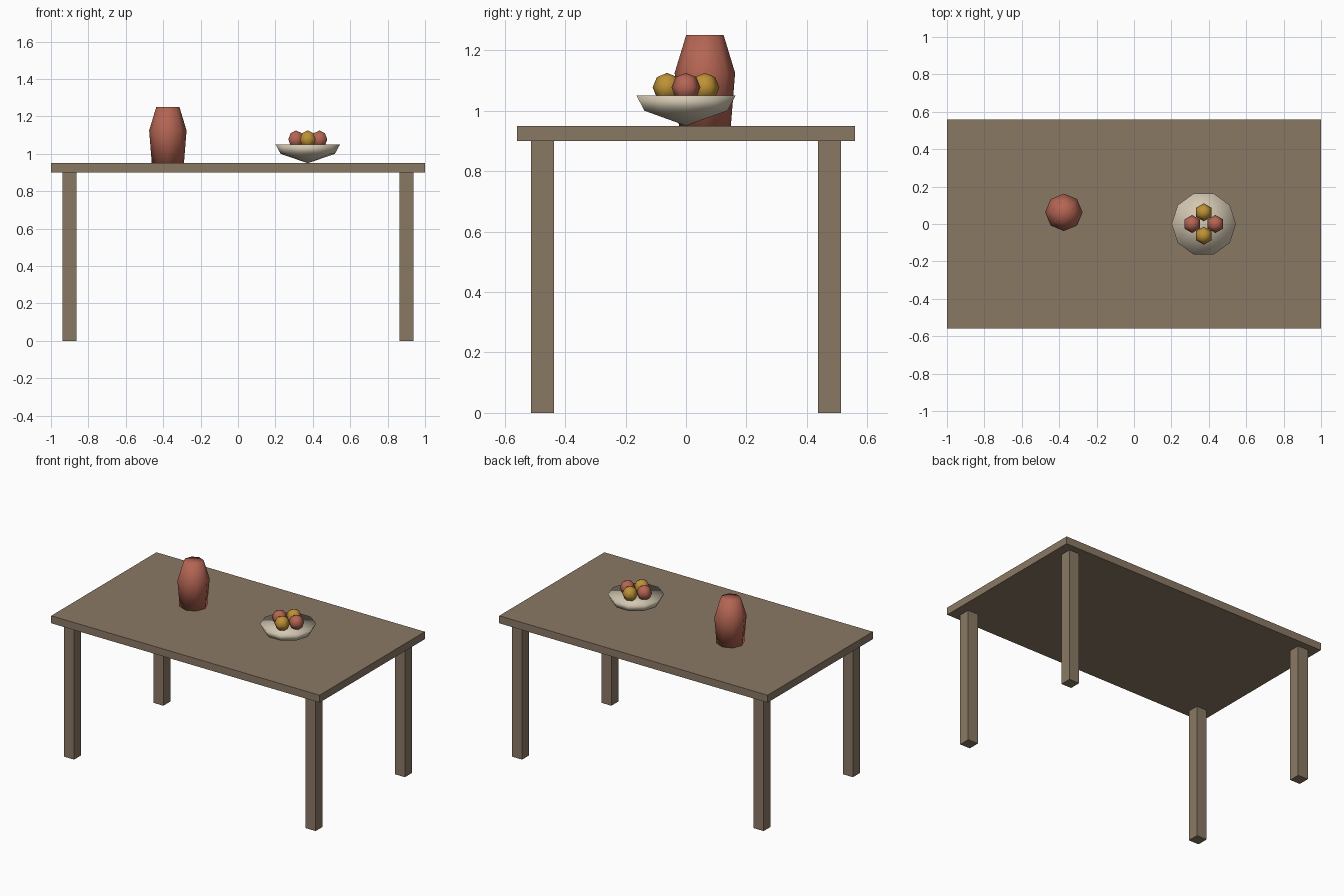
import bpy, bmesh
from math import sin, cos, tau
from mathutils import Matrix

if "Cube" in bpy.data.objects:
    bpy.data.objects.remove(bpy.data.objects["Cube"])


def material(name, rgb):
    """Flat colour given as 0-255 sRGB, stored linear."""
    lin = [((c / 255 + 0.055) / 1.055) ** 2.4 for c in rgb] + [1]
    m = bpy.data.materials.new(name)
    m.use_nodes = True
    m.diffuse_color = lin
    m.node_tree.nodes["Principled BSDF"].inputs["Base Color"].default_value = lin
    return m


wood = material("brown wood", (138, 121, 100))
clay = material("red clay", (180, 101, 83))
cream = material("cream glaze", (212, 200, 178))
gold = material("golden yellow", (190, 145, 54))


def finish(name, bm, mat, loc, smooth=False):
    bmesh.ops.recalc_face_normals(bm, faces=bm.faces)
    for f in bm.faces:
        f.smooth = smooth
    me = bpy.data.meshes.new(name)
    bm.to_mesh(me)
    bm.free()
    me.materials.append(mat)
    ob = bpy.data.objects.new(name, me)
    ob.location = loc
    bpy.context.collection.objects.link(ob)
    return ob


def box(name, size, loc, mat):
    bm = bmesh.new()
    bmesh.ops.create_cube(bm, size=1, matrix=Matrix.Diagonal((*size, 1)))
    return finish(name, bm, mat, loc)


def lathe(name, profile, sides, loc, mat):
    """Closed turned shape; profile points are (radius, height), ends on the axis."""
    bm = bmesh.new()
    rings = []
    for r, z in profile:
        count = sides if r > 0 else 1
        rings.append([bm.verts.new((r * cos(tau * i / sides), r * sin(tau * i / sides), z))
                      for i in range(count)])
    for a, b in zip(rings, rings[1:]):
        for i in range(sides):
            j = (i + 1) % sides
            quad = [a[i % len(a)], a[j % len(a)], b[j % len(b)], b[i % len(b)]]
            bm.faces.new(list(dict.fromkeys(quad)))
    return finish(name, bm, mat, loc, True)


# Table
TOP = 0.95
box("tabletop", (2, 1.12, 0.05), (0, 0, TOP - 0.025), wood)
for sx, side in ((1, "left"), (-1, "right")):
    for sy, end in ((-1, "front"), (1, "back")):
        box(f"{end}_{side}_leg", (0.075, 0.075, 0.9), (sx * 0.9, sy * 0.475, 0.45), wood)

# Vase
lathe("vase", [(0, 0), (0.086, 0), (0.1, 0.175), (0.062, 0.3), (0, 0.3)],
      8, (-0.375, 0.0625, TOP), clay)

# Bowl with a shallow hollow
BOWL_X = 0.373
lathe("bowl", [(0, 0), (0.145, 0.05), (0.172, 0.1), (0, 0.075)],
      10, (BOWL_X, 0, TOP), cream)

# Four pieces of fruit, alternating colours around the bowl
for k in range(4):
    a = tau * k / 4
    bm = bmesh.new()
    bmesh.ops.create_uvsphere(bm, u_segments=6, v_segments=4, radius=0.048,
                              matrix=Matrix.Rotation(tau / 4, 4, "Z"))
    if abs(max(v.co.y for v in bm.verts) - 0.048) > 0.001:
        bmesh.ops.rotate(bm, verts=bm.verts, matrix=Matrix.Rotation(tau / 4, 3, "Z"))
    finish(f"fruit_{k + 1}", bm, gold if k % 2 else clay,
           (BOWL_X + 0.0625 * cos(a), 0.0625 * sin(a), TOP + 0.127), True)
